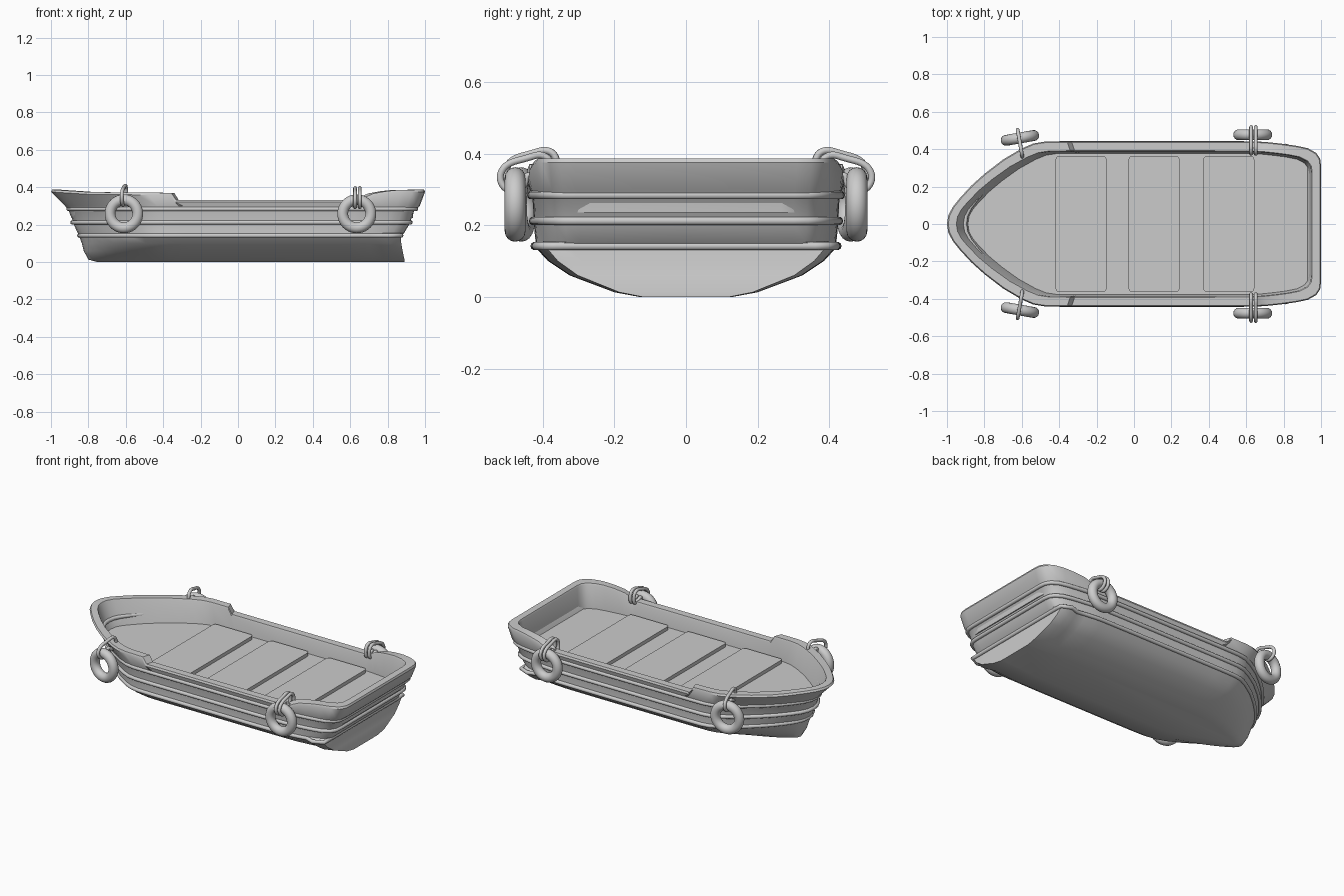
import bpy, bmesh, math
from mathutils import Vector

if "Cube" in bpy.data.objects:
    bpy.data.objects.remove(bpy.data.objects["Cube"])

# Half plan outline, bow to stern: (x fraction, half width)
PLAN = [(-1, 0), (-.993, .045), (-.97, .09), (-.93, .14), (-.87, .205), (-.8, .268),
        (-.7, .345), (-.6, .404), (-.54, .43), (-.48, .44), (-.36, .442), (-.335, .442),
        (0, .442), (.4, .442), (.66, .44), (.69, .439), (.73, .436), (.8, .428),
        (.87, .418), (.93, .405), (.975, .38), (.995, .35), (1, .31), (1, 0)]


def lerp_table(table, x):
    for (a, p), (b, q) in zip(table, table[1:]):
        if x <= b:
            return p + (q - p) * max(0, (x - a) / (b - a))
    return table[-1][1]


def rim_height(u):
    return lerp_table([(-1, .387), (-.8, .374), (-.36, .37), (-.335, .332), (.66, .332),
                       (.69, .35), (.73, .367), (.8, .379), (.87, .386), (1, .387)], u)


def outline(z, bow, stern, width, square=False, rim=False):
    """Closed ring of points; square gives a flat transom, rim follows the sheer line."""
    half = []
    for u, y in PLAN:
        h = z + rim_height(u) if rim else z
        if square and u > .9:
            y *= 1.08
            u = 1 if u > .95 else u
        half.append(Vector((bow + (u + 1) / 2 * (stern - bow), y * width / .442, h)))
    return half + [Vector((p.x, -p.y, p.z)) for p in half[-2:0:-1]]


def smooth(ob, angle=35):
    bpy.ops.object.select_all(action='DESELECT')
    ob.select_set(True)
    bpy.context.view_layer.objects.active = ob
    bpy.ops.object.shade_smooth_by_angle(angle=math.radians(angle))


def tube(name, pts, radius, kind='POLY'):
    cu = bpy.data.curves.new(name, 'CURVE')
    cu.dimensions = '3D'
    cu.bevel_depth = radius
    cu.bevel_resolution = 3
    sp = cu.splines.new(kind)
    sp.points.add(len(pts) - 1)
    for p, c in zip(sp.points, pts):
        p.co = (*c, 1)
    if kind == 'NURBS':
        sp.order_u = 3
        sp.resolution_u = 6
    sp.use_cyclic_u = True
    ob = bpy.data.objects.new(name, cu)
    bpy.context.collection.objects.link(ob)
    return ob


# Hull: lofted from keel to rim, then down the inside to the floor
levels = [outline(0, -.75, .89, .13, True), outline(.013, -.80, .89, .20, True),
          outline(.06, -.825, .88, .325, True), outline(.10, -.835, .873, .385, True),
          outline(.14, -.85, .87, .422, True),
          outline(.155, -.857, .888, .42), outline(.205, -.88, .918, .425),
          outline(.27, -.897, .94, .428), outline(.30, -.925, .972, .436),
          outline(-.012, -1, 1, .442, rim=True), outline(0, -.993, .995, .437, rim=True),
          outline(0, -.95, .953, .392, rim=True), outline(-.01, -.945, .948, .388, rim=True),
          outline(.235, -.89, .935, .378)]
bm = bmesh.new()
rings = [[bm.verts.new(p) for p in ring] for ring in levels]
n = len(rings[0])
for a, b in zip(rings, rings[1:]):
    for i in range(n):
        j = (i + 1) % n
        bm.faces.new((a[i], a[j], b[j], b[i]))
bm.faces.new(rings[0])
bm.faces.new(rings[-1])
bmesh.ops.recalc_face_normals(bm, faces=bm.faces)
me = bpy.data.meshes.new("hull")
bm.to_mesh(me)
bm.free()
hull = bpy.data.objects.new("hull", me)
bpy.context.collection.objects.link(hull)
smooth(hull)

# Rubbing strakes around the hull
tube("lower_strake", outline(.142, -.848, .872, .422, True), .012)
tube("middle_strake", outline(.212, -.885, .922, .427), .012)
tube("upper_strake", outline(.284, -.905, .952, .432), .012)

# Floor boards
for i, x in enumerate((-.283, .107, .507)):
    bpy.ops.mesh.primitive_cube_add(size=1, location=(x, 0, .242))
    ob = bpy.context.object
    ob.name = f"floor_board_{i + 1}"
    ob.scale = (.272, .728, .03)
    bpy.ops.object.transform_apply(location=False, rotation=False, scale=True)
    bm = bmesh.new()
    bm.from_mesh(ob.data)
    upright = [e for e in bm.edges if abs(e.verts[0].co.z - e.verts[1].co.z) > .01]
    bmesh.ops.bevel(bm, geom=upright, offset=.02, segments=4, profile=.5, affect='EDGES')
    bm.to_mesh(ob.data)
    bm.free()
    smooth(ob)

# Fender rings hung by rope loops over the rim
LOOP = [(.375, .325), (.375, .385), (.405, .405), (.445, .392), (.50, .378),
        (.522, .345), (.512, .312), (.48, .294), (.452, .312), (.445, .35), (.41, .33)]
for place, x, y, tilt, offsets, dy, dz in (("bow", -.61, .46, 10, (0,), -.015, .008),
                                           ("stern", .635, .477, 0, (-.009, .016), 0, -.005)):
    for side, s in (("left", 1), ("right", -1)):
        bpy.ops.mesh.primitive_torus_add(location=(x, s * y, .258), major_radius=.075,
                                         minor_radius=.029, major_segments=40, minor_segments=16,
                                         rotation=(math.pi / 2, 0, s * math.radians(tilt)))
        ring = bpy.context.object
        ring.name = f"{place}_fender_{side}"
        smooth(ring, 60)
        for k, dx in enumerate(offsets):
            pts = []
            for py, pz in LOOP:
                lean = (py - .45) * -math.sin(math.radians(tilt))
                pts.append((x + dx + lean, s * (py + dy), pz + dz))
            tube(f"{place}_rope_{side}_{k + 1}", pts, .010, 'NURBS')
